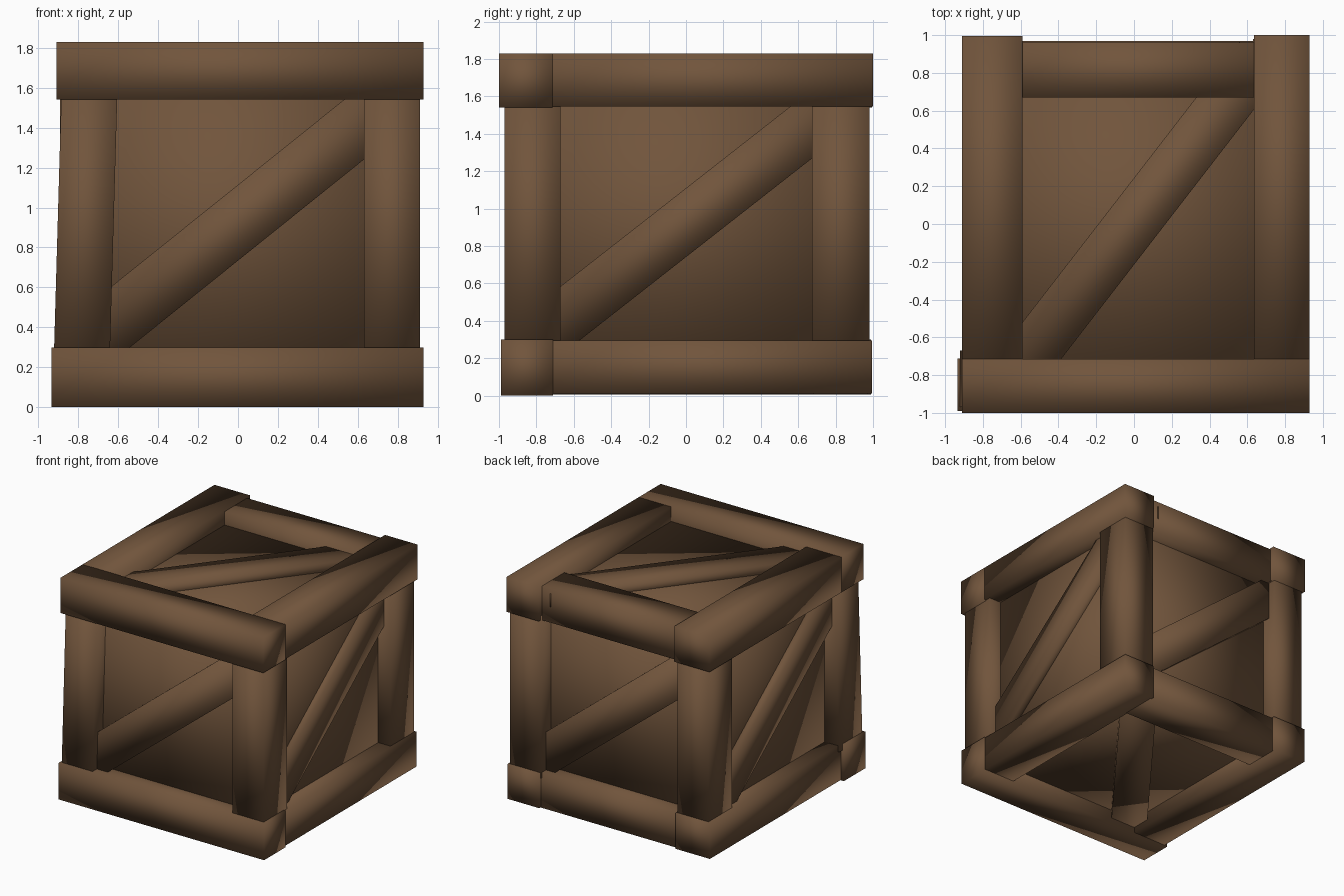
import bpy, bmesh, math
from mathutils import Vector, Matrix

if "Cube" in bpy.data.objects:
    bpy.data.objects.remove(bpy.data.objects["Cube"])

wood = bpy.data.materials.new("brown_wood")
wood.diffuse_color = (0.165, 0.09, 0.045, 1)
wood.use_nodes = True
wood.node_tree.nodes["Principled BSDF"].inputs["Base Color"].default_value = wood.diffuse_color


def finish(name, bm):
    """Turn a bmesh into a smooth shaded wooden object."""
    bmesh.ops.recalc_face_normals(bm, faces=bm.faces)
    for f in bm.faces:
        f.smooth = True
    me = bpy.data.meshes.new(name)
    bm.to_mesh(me)
    bm.free()
    me.materials.append(wood)
    ob = bpy.data.objects.new(name, me)
    bpy.context.collection.objects.link(ob)


def box(name, x, y, z, lean=0.0):
    """Box from axis ranges; lean shifts the upper end along x."""
    bm = bmesh.new()
    bmesh.ops.create_cube(bm, size=1)
    for v in bm.verts:
        top = v.co.z > 0
        v.co = Vector(r[0] + (c + 0.5) * (r[1] - r[0]) for c, r in zip(v.co, (x, y, z)))
        if top:
            v.co.x += lean
    finish(name, bm)


def brace(name, center, along, normal, length, width, thick):
    """Diagonal plank lying in the plane given by its normal."""
    a, n = Vector(along).normalized(), Vector(normal).normalized()
    rot = Matrix((a, n.cross(a), n)).transposed().to_4x4()
    bm = bmesh.new()
    bmesh.ops.create_cube(bm, size=1)
    bmesh.ops.transform(bm, verts=bm.verts, matrix=Matrix.Translation(center) @ rot
                        @ Matrix.Diagonal((length, width, thick, 1)))
    finish(name, bm)


# inner panels
box("inner_panels", (-0.79, 0.80), (-0.85, 0.85), (0.12, 1.71))

# top frame
box("top_front_rail", (-0.91, 0.93), (-1.0, -0.715), (1.54, 1.83))
box("top_left_rail", (-0.91, -0.59), (-0.717, 0.995), (1.54, 1.83))
box("top_right_rail", (0.635, 0.93), (-0.715, 1.0), (1.545, 1.83))
box("top_back_rail", (-0.60, 0.645), (0.67, 0.96), (1.54, 1.82))

# bottom frame
box("bottom_front_rail", (-0.935, 0.93), (-0.99, -0.712), (0.0, 0.30))
box("bottom_left_rail", (-0.91, -0.60), (-0.714, 0.99), (0.005, 0.30))
box("bottom_right_rail", (0.635, 0.925), (-0.714, 0.995), (0.01, 0.295))
box("bottom_back_rail", (-0.61, 0.645), (0.68, 0.97), (0.005, 0.295))

# corner posts, the front left one leans
box("front_left_post", (-0.922, -0.642), (-0.97, -0.67), (0.25, 1.58), 0.038)
box("front_right_post", (0.63, 0.912), (-0.97, -0.67), (0.25, 1.58))
box("back_left_post", (-0.89, -0.61), (0.675, 0.98), (0.25, 1.58))
box("back_right_post", (0.63, 0.912), (0.675, 0.98), (0.25, 1.58))

# diagonal braces on the four sides, opposite sides rotated half a turn
for s, names in ((1, ("front", "right")), (-1, ("back", "left"))):
    brace(names[0] + "_brace", (0, -s * 0.86, 0.924), (s, 0, 0.803), (0, -s, 0), 1.85, 0.296, 0.11)
    brace(names[1] + "_brace", (s * 0.80, 0, 0.925), (0, s, 0.783), (s, 0, 0), 1.87, 0.29, 0.11)

# diagonal braces above and below
brace("top_brace", (0.02, 0.04, 1.725), (1, 1.294, 0), (0, 0, 1), 2.12, 0.281, 0.11)
brace("bottom_brace", (0.02, 0.02, 0.105), (1, 1.294, 0), (0, 0, -1), 2.1, 0.281, 0.11)
